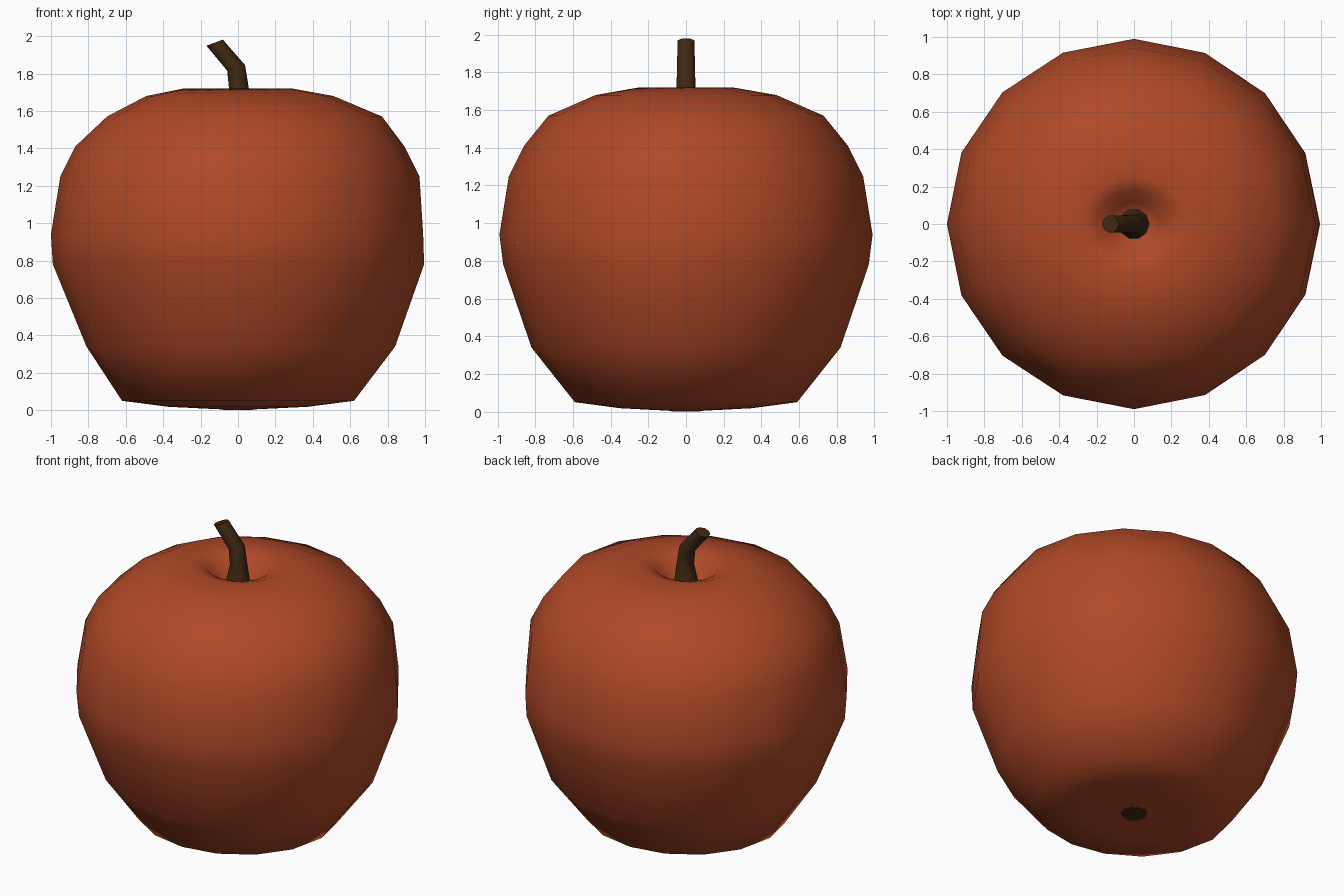
import bpy, bmesh, math
from mathutils import Vector

if "Cube" in bpy.data.objects:
    bpy.data.objects.remove(bpy.data.objects["Cube"])


def material(name, rgb):
    m = bpy.data.materials.new(name)
    m.diffuse_color = (*rgb, 1)
    m.use_nodes = True
    m.node_tree.nodes["Principled BSDF"].inputs["Base Color"].default_value = m.diffuse_color
    return m


red = material("apple red", (0.43, 0.066, 0.02))
brown = material("stem brown", (0.05, 0.022, 0.006))


def loft(name, rings, mat, smooth_angle):
    """Skin a list of vertex rings and close both ends."""
    bm = bmesh.new()
    loops = [[bm.verts.new(p) for p in ring] for ring in rings]
    n = len(loops[0])
    for a, b in zip(loops, loops[1:]):
        for i in range(n):
            j = (i + 1) % n
            bm.faces.new((a[i], a[j], b[j], b[i]))
    bm.faces.new(loops[0][::-1])
    bm.faces.new(loops[-1])
    bmesh.ops.recalc_face_normals(bm, faces=bm.faces)
    me = bpy.data.meshes.new(name)
    bm.to_mesh(me)
    bm.free()
    ob = bpy.data.objects.new(name, me)
    bpy.context.collection.objects.link(ob)
    me.materials.append(mat)
    bpy.context.view_layer.objects.active = ob
    ob.select_set(True)
    bpy.ops.object.shade_smooth_by_angle(angle=math.radians(smooth_angle))
    ob.select_set(False)
    return ob


# Apple body: 16-sided, slightly uneven (left radius, right radius, depth radius, height)
profile = [
    (0.08, 0.08, 0.08, 0.004), (0.37, 0.37, 0.35, 0.018), (0.62, 0.62, 0.59, 0.05),
    (0.81, 0.84, 0.82, 0.34), (0.99, 0.995, 0.97, 0.78), (1.0, 0.99, 0.99, 0.94),
    (0.95, 0.97, 0.94, 1.25), (0.87, 0.89, 0.86, 1.41), (0.70, 0.77, 0.73, 1.57),
    (0.49, 0.51, 0.48, 1.68), (0.29, 0.29, 0.25, 1.72), (0.20, 0.20, 0.18, 1.69),
    (0.13, 0.13, 0.12, 1.62), (0.06, 0.06, 0.06, 1.58),
]
rings = []
for left, right, depth, z in profile:
    ring = []
    for i in range(16):
        a = math.tau * i / 16
        c, s = math.cos(a), math.sin(a)
        r = (right if c > 0 else left) * c * c + depth * s * s
        ring.append((r * c, r * s, z))
    rings.append(ring)
loft("apple_body", rings, red, 75)

# Stem: bent tapering tube (x, z, radius, tilt of the section)
path = [(0.0, 1.57, 0.09, 0), (0.0, 1.62, 0.07, 0), (0.005, 1.72, 0.053, 0),
        (-0.01, 1.83, 0.05, 0.3), (-0.125, 1.965, 0.047, 0.35)]
rings = []
for x, z, r, t in path:
    rings.append([(x + r * math.cos(math.tau * i / 10) * math.cos(t),
                   r * math.sin(math.tau * i / 10),
                   z + r * math.cos(math.tau * i / 10) * math.sin(t)) for i in range(10)])
loft("stem", rings, brown, 50)

# Blossom end: thin dark plate underneath
rings = [[(0.08 * math.cos(math.tau * i / 10), 0.08 * math.sin(math.tau * i / 10), z)
          for i in range(10)] for z in (0.0, 0.006)]
loft("blossom_end", rings, brown, 30)
